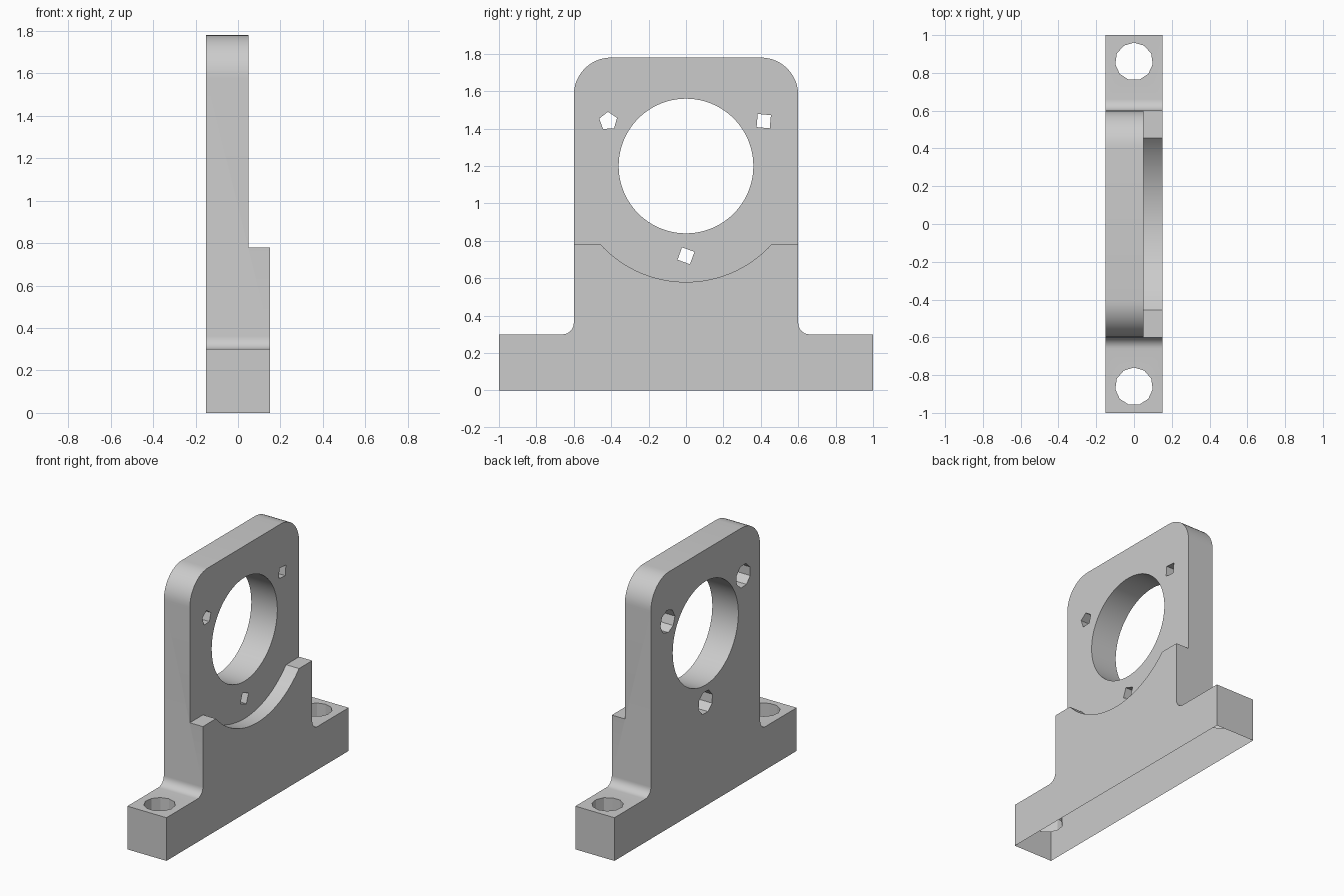
import bpy, bmesh
from math import sin, cos, pi, radians
from mathutils import Matrix

old = bpy.data.objects.get("Cube")
if old:
    bpy.data.objects.remove(old, do_unlink=True)

grey = bpy.data.materials.new("plain_grey")
grey.use_nodes = True
grey.diffuse_color = (0.6, 0.6, 0.6, 1)
grey.node_tree.nodes["Principled BSDF"].inputs["Base Color"].default_value = (0.6, 0.6, 0.6, 1)


def make(name, bm):
    mesh = bpy.data.meshes.new(name)
    bmesh.ops.recalc_face_normals(bm, faces=bm.faces)
    bm.to_mesh(mesh)
    bm.free()
    mesh.materials.append(grey)
    ob = bpy.data.objects.new(name, mesh)
    bpy.context.collection.objects.link(ob)
    return ob


def arc(cy, cz, r, start, end, n=12):
    angles = [radians(start + (end - start) * i / n) for i in range(n + 1)]
    return [(cy + r * cos(a), cz + r * sin(a)) for a in angles]


def cylinder(name, r, sides, centre, depth, along_x=True, turn=0):
    bm = bmesh.new()
    axis = Matrix.Rotation(pi / 2, 4, 'Y') if along_x else Matrix()
    bmesh.ops.create_cone(bm, cap_ends=True, segments=sides, radius1=r, radius2=r, depth=depth,
                          matrix=Matrix.Translation(centre) @ axis @ Matrix.Rotation(radians(turn), 4, 'Z'))
    return make(name, bm)


def cut(target, cutter):
    cutter.hide_render = True
    mod = target.modifiers.new("cut", 'BOOLEAN')
    mod.operation, mod.solver, mod.object = 'DIFFERENCE', 'EXACT', cutter
    bpy.context.view_layer.objects.active = target
    bpy.ops.object.modifier_apply(modifier=mod.name)
    bpy.data.objects.remove(cutter, do_unlink=True)


# Bracket outline: feet, filleted neck and rounded top, extruded across x
half = [(1, 0), (1, 0.3)] + arc(0.66, 0.36, 0.06, 270, 180, 8) + arc(0.4, 1.58, 0.2, 0, 90)
outline = half + [(-y, z) for y, z in reversed(half)]
bm = bmesh.new()
face = bm.faces.new([bm.verts.new((-0.15, y, z)) for y, z in outline])
moved = bmesh.ops.extrude_face_region(bm, geom=[face])["geom"]
bmesh.ops.translate(bm, vec=(0.3, 0, 0), verts=[v for v in moved if isinstance(v, bmesh.types.BMVert)])
bracket = make("bearing_bracket", bm)

# Thinner upper plate above a curved ledge
bm = bmesh.new()
bmesh.ops.create_cube(bm, size=2, matrix=Matrix.Translation((1.05, 0, 1.78)))
cut(bracket, make("upper_relief", bm))
cut(bracket, cylinder("curved_relief", 0.62, 128, (0.3, 0, 1.2), 0.5))

# Main bore
cut(bracket, cylinder("bore", 0.36, 96, (0, 0, 1.2), 1))

# Three stepped screw holes around the bore, wider on the -x side
for angle, sides, turn in ((30, 4, 40), (150, 5, 20), (270, 4, 25)):
    y, z = 0.48 * cos(radians(angle)), 1.2 + 0.48 * sin(radians(angle))
    cut(bracket, cylinder("screw_hole", 0.05, sides, (0, y, z), 1, turn=turn))
    cut(bracket, cylinder("screw_recess", 0.08, 8, (-0.2, y, z), 0.3, turn=turn))

# Mounting holes in the feet
for side in (-1, 1):
    cut(bracket, cylinder("mounting_hole", 0.1, 11, (0, side * 0.86, 0.1), 1, along_x=False))

# Open underside, with the mounting sleeves stopping half way down
bm = bmesh.new()
bm.from_mesh(bracket.data)
bottom = [f for f in bm.faces if f.normal.z < -0.9 and f.calc_center_median().z < 0.01]
bmesh.ops.delete(bm, geom=bottom, context='FACES')
for v in bm.verts:
    if v.co.z < 0.01 and abs(v.co.x) < 0.12 and abs(v.co.y) < 0.98:
        v.co.z = 0.15
bm.to_mesh(bracket.data)
bm.free()

bpy.ops.object.select_all(action='DESELECT')
bracket.select_set(True)
bpy.context.view_layer.objects.active = bracket
bpy.ops.object.shade_smooth_by_angle(angle=radians(25))
